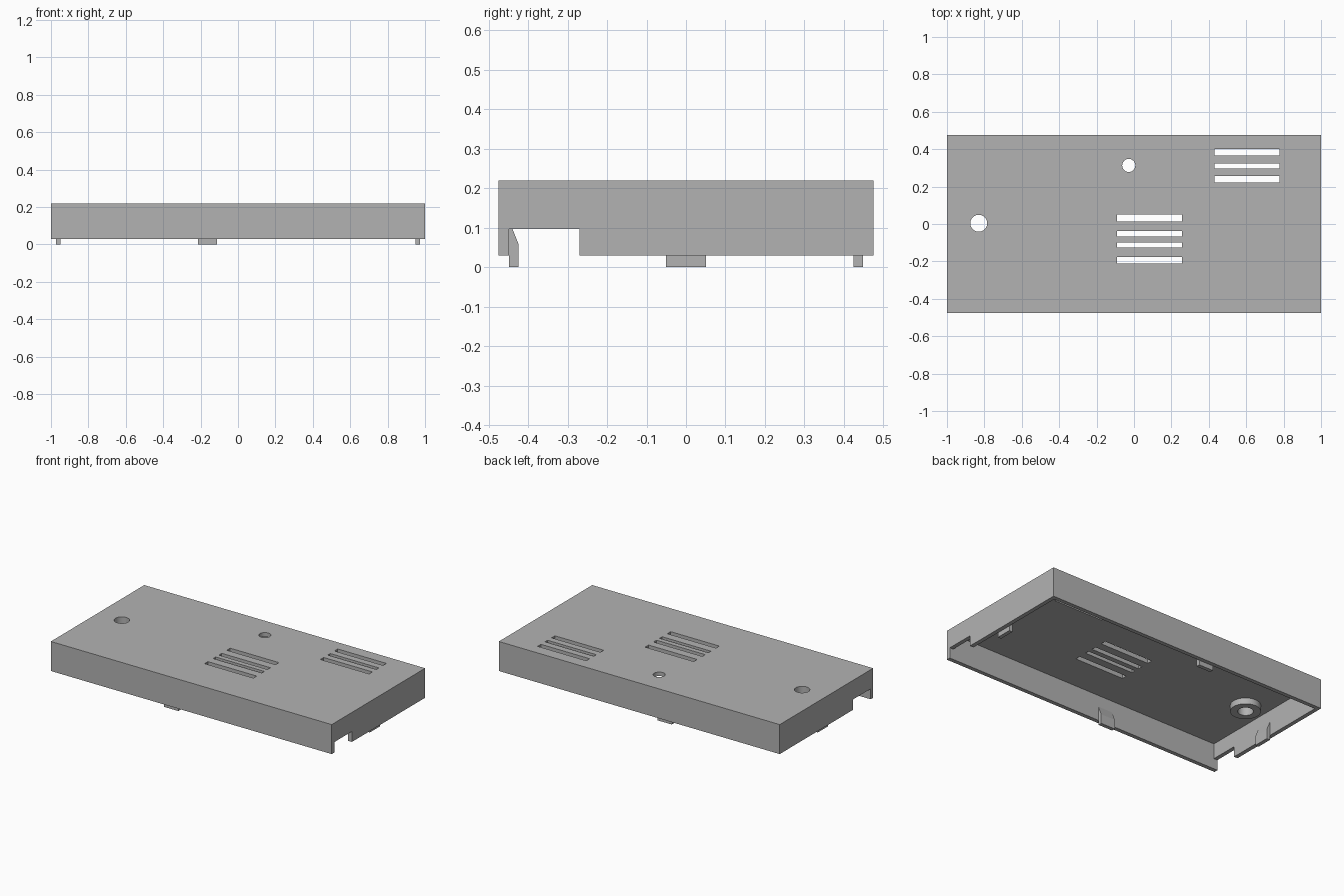
import bpy, bmesh
from math import pi
from mathutils import Matrix, Vector

cube = bpy.data.objects.get("Cube")
if cube:
    bpy.data.objects.remove(cube, do_unlink=True)

GREY = (0.45, 0.45, 0.45, 1)
mat = bpy.data.materials.new("case grey")
mat.use_nodes = True
mat.diffuse_color = GREY
mat.node_tree.nodes["Principled BSDF"].inputs["Base Color"].default_value = GREY

HALF_X, HALF_Y = 1.0, 0.475
BASE, TOP = 0.03, 0.22
WALL = 0.026
CEILING = TOP - WALL
IN_X, IN_Y = HALF_X - WALL, HALF_Y - WALL


def add_box(bm, x0, x1, y0, y1, z0, z1):
    size = Matrix.Diagonal((x1 - x0, y1 - y0, z1 - z0, 1))
    centre = Matrix.Translation(((x0 + x1) / 2, (y0 + y1) / 2, (z0 + z1) / 2))
    bmesh.ops.create_cube(bm, size=1, matrix=centre @ size)


def add_cylinder(bm, x, y, radius, z0, z1):
    bmesh.ops.create_cone(bm, cap_ends=True, segments=40, radius1=radius, radius2=radius,
                          depth=z1 - z0, matrix=Matrix.Translation((x, y, (z0 + z1) / 2)))


def make_object(name, bm):
    bmesh.ops.recalc_face_normals(bm, faces=bm.faces[:])
    mesh = bpy.data.meshes.new(name)
    bm.to_mesh(mesh)
    bm.free()
    mesh.materials.append(mat)
    obj = bpy.data.objects.new(name, mesh)
    bpy.context.collection.objects.link(obj)
    return obj


def cut(obj, cutter):
    mod = obj.modifiers.new(cutter.name, 'BOOLEAN')
    mod.operation = 'DIFFERENCE'
    mod.solver = 'EXACT'
    mod.object = cutter
    bpy.ops.object.select_all(action='DESELECT')
    bpy.context.view_layer.objects.active = obj
    obj.select_set(True)
    bpy.ops.object.modifier_apply(modifier=mod.name)


# Cutters: inner cavity, cable notch through both ends, vents and holes
bm = bmesh.new()
add_box(bm, -IN_X, IN_X, -IN_Y, IN_Y, -0.1, CEILING)
cavity = make_object("cavity_cutter", bm)

bm = bmesh.new()
add_box(bm, -1.1, 1.1, -IN_Y, -0.27, -0.2, 0.097)
notch = make_object("notch_cutter", bm)

bm = bmesh.new()
vents = [(-0.09, 0.032, 0.035), (-0.09, -0.052, 0.03), (-0.09, -0.112, 0.026),
         (-0.09, -0.194, 0.034), (0.43, 0.383, 0.034), (0.43, 0.311, 0.026),
         (0.43, 0.24, 0.034)]
for x, y, width in vents:
    add_box(bm, x, x + 0.347, y - width / 2, y + width / 2, 0.1, 0.3)
add_cylinder(bm, -0.83, 0.004, 0.045, 0.1, 0.3)
add_cylinder(bm, -0.028, 0.313, 0.035, 0.1, 0.3)
openings = make_object("openings_cutter", bm)

# Hollow lid, open underneath
bm = bmesh.new()
add_box(bm, -HALF_X, HALF_X, -HALF_Y, HALF_Y, BASE, TOP)
lid = make_object("lid", bm)
for cutter in (cavity, notch, openings):
    cut(lid, cutter)

# Button guide ring under the large hole
bm = bmesh.new()
add_cylinder(bm, -0.83, 0.004, 0.088, 0.155, CEILING)
ring = make_object("button_ring", bm)
cut(ring, openings)
for obj in (lid, ring):
    bpy.context.view_layer.objects.active = obj
    bpy.ops.object.select_all(action='DESELECT')
    obj.select_set(True)
    bpy.ops.object.shade_smooth_by_angle()

for cutter in (cavity, notch, openings):
    bpy.data.objects.remove(cutter, do_unlink=True)

# Wedge-topped snap clips, one inside each wall
PROFILE = [(0, 0), (0.024, 0), (0.024, 0.06), (0, 0.12)]


def snap_clip(name, wall_point, angle):
    bm = bmesh.new()
    place = Matrix.Translation(wall_point) @ Matrix.Rotation(angle, 4, 'Z')
    face = bm.faces.new([bm.verts.new(place @ Vector((-0.051, d, z))) for d, z in PROFILE])
    side = bmesh.ops.extrude_face_region(bm, geom=[face])["geom"]
    along = place.to_3x3() @ Vector((0.102, 0, 0))
    bmesh.ops.translate(bm, vec=along, verts=[v for v in side if isinstance(v, bmesh.types.BMVert)])
    make_object(name, bm)


snap_clip("front_clip", (-0.162, -IN_Y, 0), 0)
snap_clip("back_clip", (-0.162, IN_Y, 0), pi)
snap_clip("left_clip", (IN_X, 0, 0), pi / 2)
snap_clip("right_clip", (-IN_X, 0, 0), -pi / 2)
